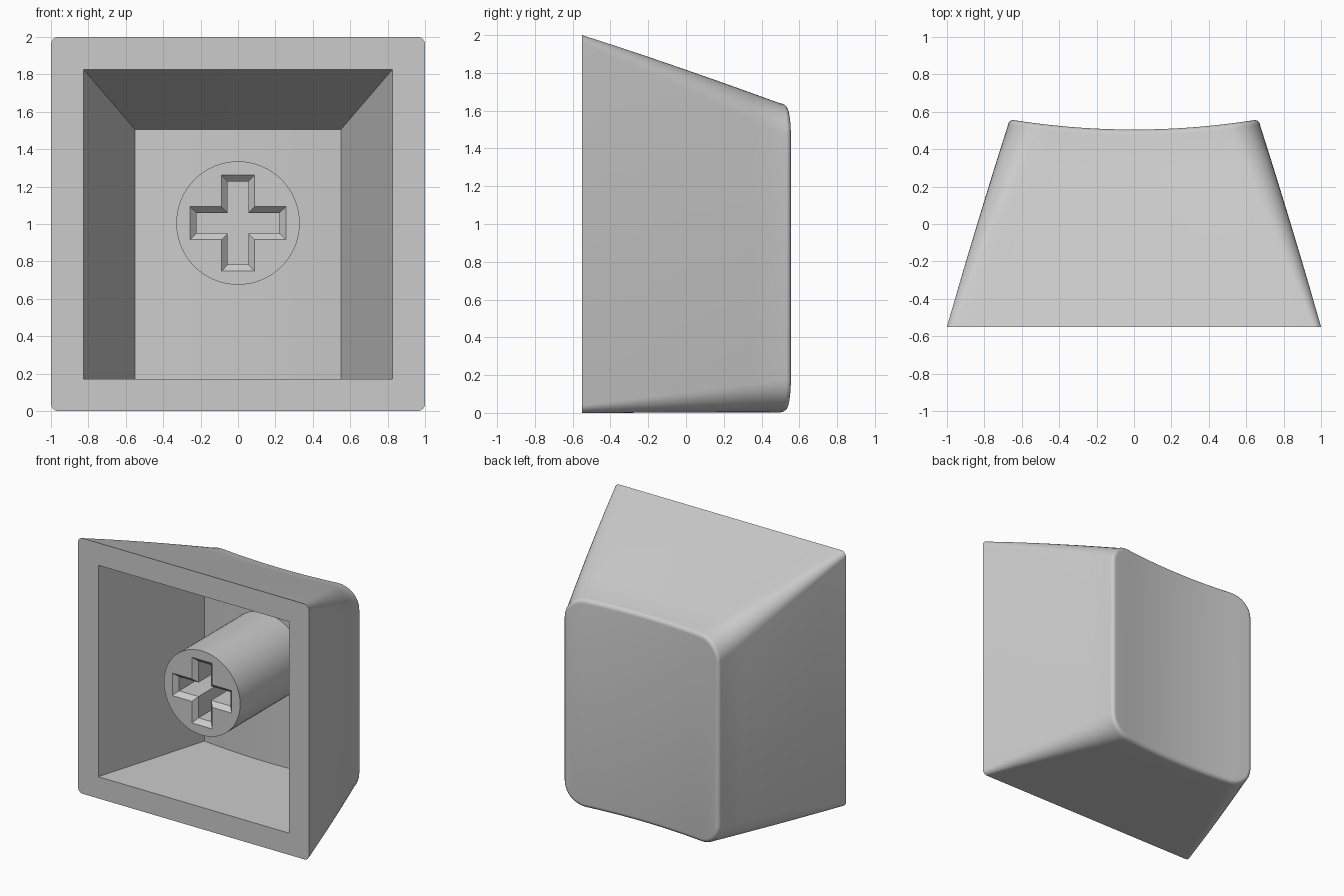
import bpy, bmesh, math
from mathutils import Vector

cube = bpy.data.objects.get("Cube")
if cube:
    bpy.data.objects.remove(cube, do_unlink=True)

grey = bpy.data.materials.new("light grey plastic")
grey.use_nodes = True
colour = (0.6, 0.6, 0.6, 1)
grey.diffuse_color = colour
grey.node_tree.nodes["Principled BSDF"].inputs["Base Color"].default_value = colour

FRONT = -0.55
ARC, SPAN = 8, 14      # segments per corner and along each straight edge


def finish(bm, name):
    bmesh.ops.remove_doubles(bm, verts=bm.verts, dist=0.0005)
    bmesh.ops.recalc_face_normals(bm, faces=bm.faces)
    mesh = bpy.data.meshes.new(name)
    bm.to_mesh(mesh)
    bm.free()
    mesh.materials.append(grey)
    obj = bpy.data.objects.new(name, mesh)
    bpy.context.collection.objects.link(obj)
    bpy.ops.object.select_all(action='DESELECT')
    obj.select_set(True)
    bpy.context.view_layer.objects.active = obj
    bpy.ops.object.shade_smooth_by_angle(angle=math.radians(30))


def dish(x):
    return 0.505 + 0.05 * (x / 0.64) ** 2


def ring(bm, w, low, high, r, depth):
    """Rounded rectangle; depth(x) gives y. Bottom runs left to right, top back again."""
    xs = [(-w + r - r * math.cos(a), r - r * math.sin(a))
          for a in (math.pi / 2 * i / ARC for i in range(ARC + 1))]
    xs += [(-(w - r) + 2 * (w - r) * i / SPAN, 0) for i in range(1, SPAN)]
    xs += [(-x, rise) for x, rise in reversed(xs[:ARC + 1])]
    bottom = [bm.verts.new((x, depth(x), low + rise)) for x, rise in xs]
    top = [bm.verts.new((x, depth(x), high - rise)) for x, rise in xs]
    return bottom + top[::-1]


def bridge(bm, a, b):
    for i in range(len(a)):
        j = (i + 1) % len(a)
        bm.faces.new((a[i], a[j], b[j], b[i]))


def cap(bm, loop):
    n = len(loop)
    for i in range(n // 2 - 1):
        bm.faces.new((loop[i], loop[i + 1], loop[n - 2 - i], loop[n - 1 - i]))


# Hollow cap: tapered outer skin, rounded back edge, dished back, inner cavity
bm = bmesh.new()
FILLET = 0.035
rings = []
for i in range(7):
    t = i / 6
    rings.append(ring(bm, 1 - 0.325 * t, 0.003 * t, 2 - 0.362 * t, 0.04 + 0.135 * t,
                      lambda x: FRONT + t * (dish(x) - FILLET - FRONT)))
for i in range(1, 7):
    a = math.pi / 2 * i / 6
    d = FILLET * (1 - math.cos(a))
    rings.append(ring(bm, 0.675 - d, 0.003 + d, 1.638 - d, 0.175 - d,
                      lambda x: dish(x) - FILLET + FILLET * math.sin(a)))
for a, b in zip(rings, rings[1:]):
    bridge(bm, a, b)
cap(bm, rings[-1])
opening = ring(bm, 0.825, 0.17, 1.825, 0, lambda x: FRONT)
ceiling = ring(bm, 0.55, 0.17, 1.505, 0, lambda x: dish(x) - 0.17)
bridge(bm, rings[0], opening)
bridge(bm, opening, ceiling)
cap(bm, ceiling)
finish(bm, "hollow_cap")

# Round stem with a chamfered cross socket
bm = bmesh.new()
STEM_FRONT, MID = -0.445, 1.005


def loop_at(points, y):
    return [bm.verts.new((x, y, MID + z)) for x, z in points]


def cross(length, half):
    points = []
    for k in range(4):
        c, s = round(math.cos(k * math.pi / 2)), round(math.sin(k * math.pi / 2))
        for x, z in ((length, -half), (length, half), (half, half)):
            points.append((x * c - z * s, x * s + z * c))
    # each inner corner is shared by neighbouring arms
    return points


def closed_edges(loop):
    return [bm.edges.new((loop[i - 1], loop[i])) for i in range(len(loop))]


circle = [(0.33 * math.cos(a), 0.33 * math.sin(a))
          for a in (math.tau * i / 64 for i in range(64))]
rim = loop_at(circle, STEM_FRONT)
mouth = loop_at(cross(0.257, 0.088), STEM_FRONT)
bmesh.ops.triangle_fill(bm, use_beauty=True, edges=closed_edges(rim) + closed_edges(mouth),
                        normal=Vector((0, -1, 0)))
root = loop_at(circle, 0.42)
bridge(bm, rim, root)
bm.faces.new(root)
throat = loop_at(cross(0.222, 0.055), STEM_FRONT + 0.035)
floor = loop_at(cross(0.222, 0.055), STEM_FRONT + 0.45)
bridge(bm, mouth, throat)
bridge(bm, throat, floor)
bm.faces.new(floor)
finish(bm, "stem")
